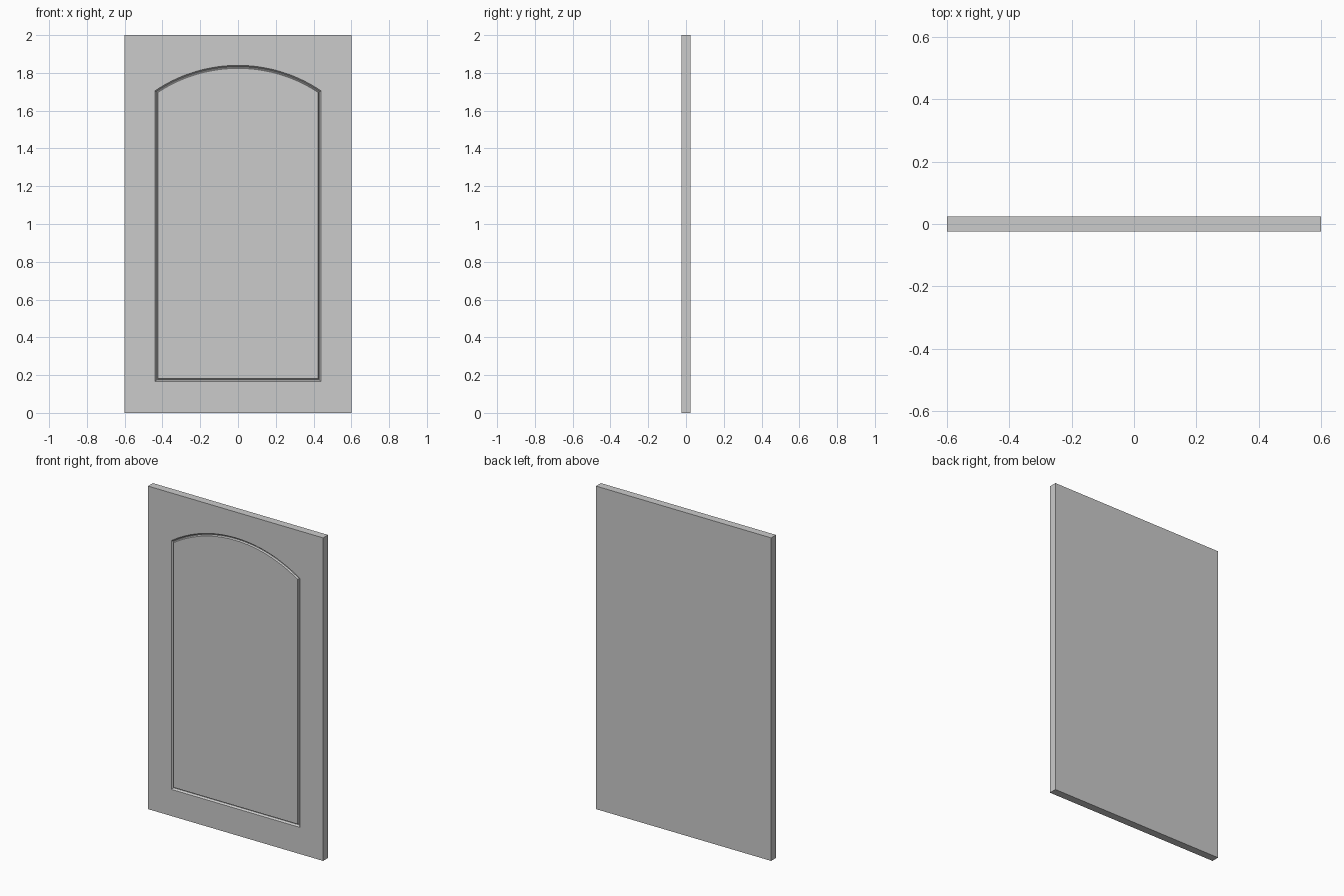
import bpy, bmesh, math

if "Cube" in bpy.data.objects:
    bpy.data.objects.remove(bpy.data.objects["Cube"])

W, T, H = 0.6, 0.024, 2.0        # half width, half thickness, height
HALF, BOTTOM, SPRING, APEX = 0.44, 0.165, 1.705, 1.84
SEGS = 32
RISE = APEX - SPRING
R = (HALF ** 2 + RISE ** 2) / (2 * RISE)
CZ = APEX - R

bm = bmesh.new()


def ring(points, y):
    verts = [bm.verts.new((x, y, z)) for x, z in points]
    edges = [bm.edges.new((a, b)) for a, b in zip(verts, verts[1:] + verts[:1])]
    return verts, edges


def arch(inset):
    # arched panel outline, moved inward by inset
    h, r = HALF - inset, R - inset
    a = math.asin(h / r)
    pts = [(-h, BOTTOM + inset), (h, BOTTOM + inset)]
    for i in range(SEGS + 1):
        t = a - 2 * a * i / SEGS
        pts.append((r * math.sin(t), CZ + r * math.cos(t)))
    return pts


def bridge(a, b):
    n = len(a)
    for i in range(n):
        j = (i + 1) % n
        bm.faces.new((a[i], a[j], b[j], b[i]))


# slab: front and back rectangles with side walls
rect = [(-W, 0), (W, 0), (W, H), (-W, H)]
front, front_edges = ring(rect, -T)
back, _ = ring(rect, T)
bridge(front, back)
bm.faces.new(back)

# routed groove: outer lip, two floor edges, inner lip
loops = [ring(arch(d), y) for d, y in
         ((0, -T), (0.008, -T + 0.010), (0.012, -T + 0.010), (0.016, -T))]
for (a, _), (b, _) in zip(loops, loops[1:]):
    bridge(a, b)
bm.faces.new(loops[-1][0])

# flat front frame around the groove
bmesh.ops.triangle_fill(bm, edges=front_edges + loops[0][1],
                        use_beauty=True, normal=(0, -1, 0))
bmesh.ops.recalc_face_normals(bm, faces=bm.faces[:])

mesh = bpy.data.meshes.new("door_panel")
bm.to_mesh(mesh)
bm.free()
door = bpy.data.objects.new("door_panel", mesh)
bpy.context.collection.objects.link(door)
bpy.context.view_layer.objects.active = door
door.select_set(True)
bpy.ops.object.shade_smooth_by_angle(angle=math.radians(25))
